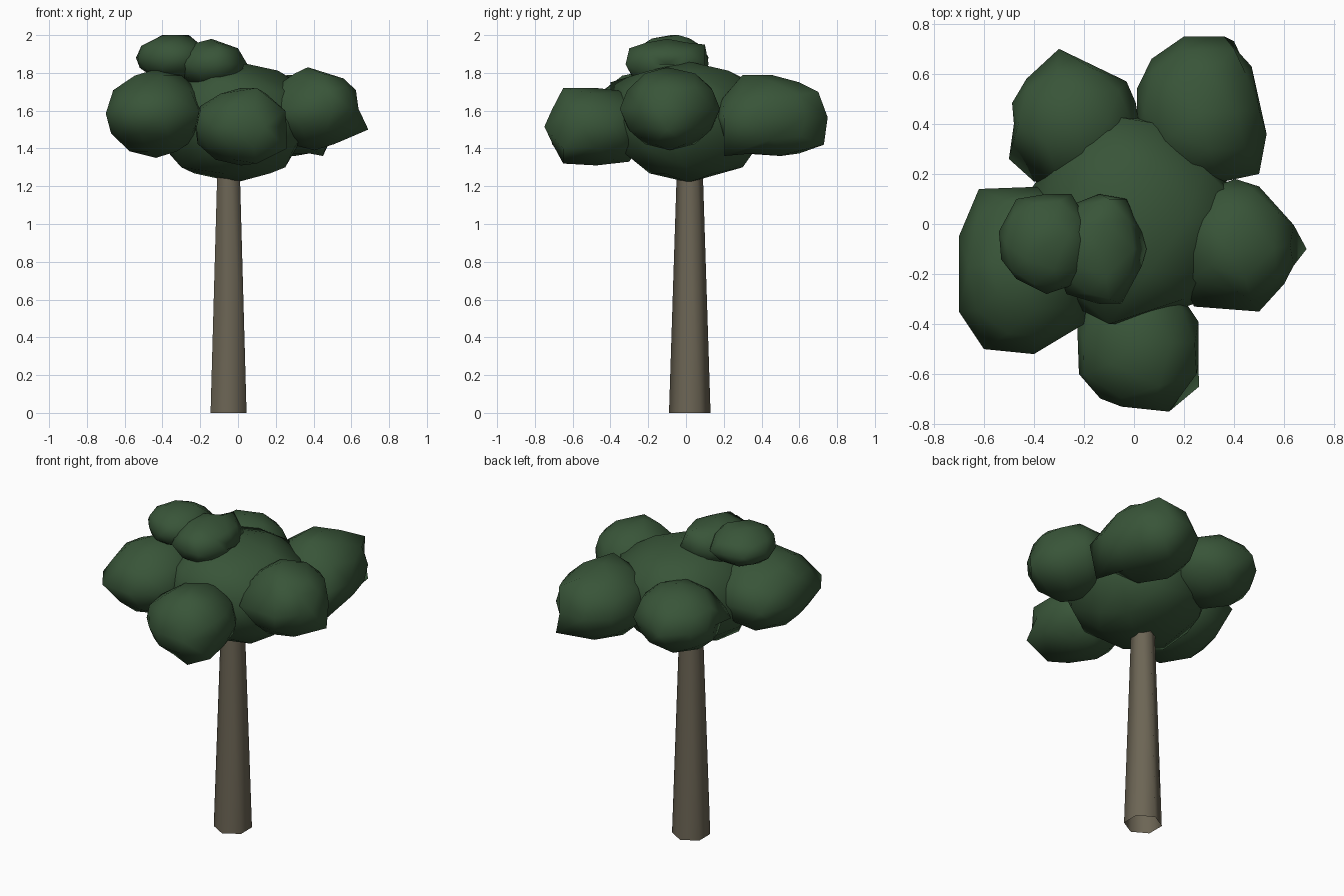
import bpy, bmesh
from math import pi
from mathutils import Vector, Matrix

cube = bpy.data.objects.get("Cube")
if cube:
    bpy.data.objects.remove(cube, do_unlink=True)


def material(name, color):
    mat = bpy.data.materials.new(name)
    mat.use_nodes = True
    mat.diffuse_color = color
    mat.node_tree.nodes["Principled BSDF"].inputs["Base Color"].default_value = color
    return mat


leaf_green = material("leaf_green", (0.04, 0.09, 0.04, 1))
bark_brown = material("bark_brown", (0.15, 0.13, 0.09, 1))


def finish(bm, name, mat):
    """Turn the bmesh into a smooth-shaded object with one material."""
    mesh = bpy.data.meshes.new(name)
    bm.to_mesh(mesh)
    bm.free()
    mesh.materials.append(mat)
    mesh.shade_smooth()
    obj = bpy.data.objects.new(name, mesh)
    bpy.context.collection.objects.link(obj)


def foliage(name, low, high, outline, bumps):
    """Low-poly clump filling a box.

    The nearest vertices are pulled out to the plan outline at half height,
    and to the bumps above and below it.
    """
    low, high = Vector(low), Vector(high)
    center, half = (low + high) / 2, (high - low) / 2
    bm = bmesh.new()
    bmesh.ops.create_icosphere(bm, subdivisions=2, radius=1)
    for vert in bm.verts:
        vert.co = center + vert.co * half
    free = set(bm.verts)
    corners = [Vector((x, y, center.z)) for x, y in outline]
    corners += [Vector(bump) for bump in bumps]
    for corner in corners:
        nearest = min(free, key=lambda vert: (vert.co - corner).length)
        nearest.co = corner
        free.discard(nearest)
    finish(bm, name, leaf_green)


# Tapered six-sided trunk, open at the base
trunk_place = Matrix.Translation((-0.05, 0.02, 0.7)) @ Matrix.Rotation(pi, 4, "Z")
bm = bmesh.new()
bmesh.ops.create_cone(bm, cap_ends=False, segments=6, radius1=0.11, radius2=0.065,
                      depth=1.4, matrix=trunk_place)
finish(bm, "trunk", bark_brown)

# Central crown, broad at the shoulders and narrow below
foliage("center_foliage", (-0.43, -0.4, 1.22), (0.41, 0.43, 1.86),
        outline=[],
        bumps=[(-0.1, -0.4, 1.75), (-0.2, 0.45, 1.7), (0.1, 0.4, 1.7), (0.4, 0.1, 1.7),
               (0.2, -0.3, 1.7), (-0.3, -0.1, 1.3), (0.25, 0, 1.3), (0, 0.3, 1.3)])

# Ring of side clumps
foliage("front_foliage", (-0.24, -0.75, 1.31), (0.27, -0.2, 1.72),
        outline=[(0.14, -0.75), (-0.05, -0.73), (-0.22, -0.6)],
        bumps=[(0.26, -0.65, 1.4), (0.25, -0.6, 1.6), (-0.2, -0.6, 1.6),
               (0.1, -0.65, 1.72), (0.1, -0.65, 1.32), (0.05, -0.3, 1.7), (0.05, -0.3, 1.33)])
foliage("front_right_foliage", (-0.7, -0.5, 1.35), (-0.17, 0.15, 1.82),
        outline=[(-0.62, 0.14), (-0.7, -0.05), (-0.7, -0.35), (-0.6, -0.5), (-0.4, -0.52),
                 (-0.2, -0.4), (-0.35, 0.15)],
        bumps=[(-0.57, -0.15, 1.76)])
foliage("left_foliage", (0.16, -0.35, 1.39), (0.65, 0.18, 1.83),
        outline=[(0.6, -0.24), (0.5, -0.35), (0.24, -0.33), (0.5, 0.15)],
        bumps=[(0.69, -0.1, 1.5), (0.37, -0.1, 1.83), (0.56, -0.1, 1.77), (0.4, -0.26, 1.74)])
foliage("back_left_foliage", (0, 0.15, 1.34), (0.53, 0.75, 1.79),
        outline=[(0.2, 0.75), (0.36, 0.75), (0.47, 0.63), (0.53, 0.36), (0.5, 0.2), (0.07, 0.66)],
        bumps=[(0.4, 0.73, 1.42), (0.3, 0.6, 1.75), (0.45, 0.2, 1.36), (0.3, 0.5, 1.36),
               (0.3, 0.3, 1.79), (0.4, 0.7, 1.7)])
foliage("back_right_foliage", (-0.5, 0.15, 1.37), (0.02, 0.66, 1.78),
        outline=[(-0.3, 0.7), (-0.43, 0.58), (-0.48, 0.4), (-0.5, 0.26), (-0.03, 0.57),
                 (0.02, 0.4), (-0.4, 0.17)],
        bumps=[])

# Small clumps on top
foliage("upper_right_foliage", (-0.54, -0.28, 1.76), (-0.16, 0.12, 2),
        outline=[(-0.54, -0.03), (-0.47, -0.22), (-0.25, 0.12), (-0.47, 0.1)],
        bumps=[(-0.26, -0.04, 2), (-0.4, -0.05, 2)])
foliage("upper_left_foliage", (-0.32, -0.32, 1.71), (0.04, 0.12, 1.98),
        outline=[(0.05, -0.1), (-0.05, -0.32), (-0.03, 0.1), (-0.27, -0.28)],
        bumps=[(0, -0.1, 1.93), (-0.1, -0.3, 1.93), (-0.1, 0.1, 1.95)])
